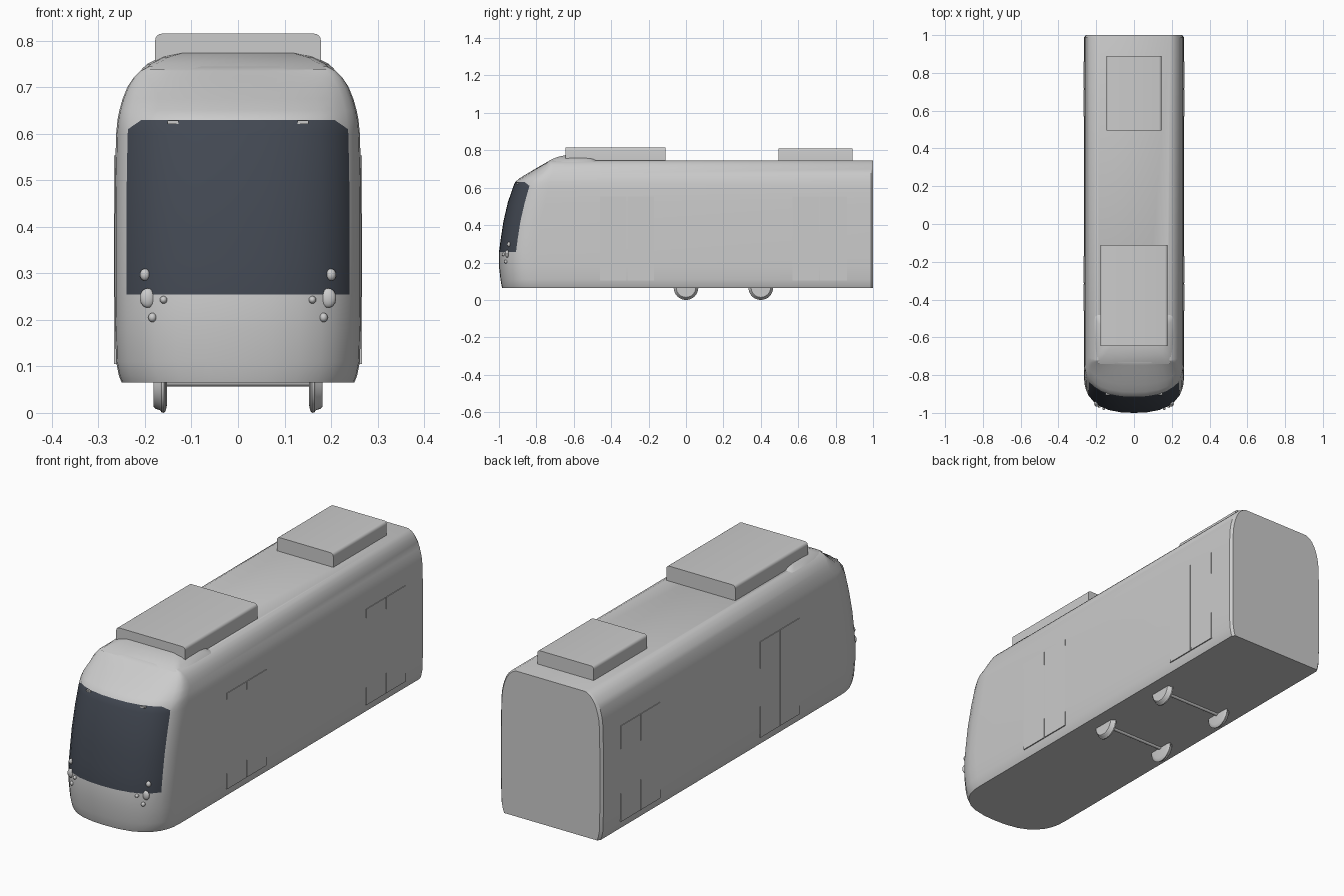
import bpy, bmesh, math

cube = bpy.data.objects.get("Cube")
if cube:
    bpy.data.objects.remove(cube)


def material(name, rgb):
    m = bpy.data.materials.new(name)
    m.use_nodes = True
    m.diffuse_color = (*rgb, 1)
    m.node_tree.nodes["Principled BSDF"].inputs["Base Color"].default_value = (*rgb, 1)
    return m


GREY = material("light grey", (0.6, 0.6, 0.6))
GLASS = material("dark glass", (0.055, 0.065, 0.085))


def finish(name, bm, mats=(GREY,), angle=35):
    bmesh.ops.recalc_face_normals(bm, faces=bm.faces)
    me = bpy.data.meshes.new(name)
    bm.to_mesh(me)
    bm.free()
    ob = bpy.data.objects.new(name, me)
    bpy.context.collection.objects.link(ob)
    for m in mats:
        me.materials.append(m)
    bpy.ops.object.select_all(action="DESELECT")
    ob.select_set(True)
    bpy.context.view_layer.objects.active = ob
    bpy.ops.object.shade_smooth_by_angle(angle=math.radians(angle))
    return ob


def loft(rings):
    """Skin closed rings of equal length and cap both ends."""
    bm = bmesh.new()
    vs = [[bm.verts.new(p) for p in r] for r in rings]
    n = len(vs[0])
    for a, b in zip(vs, vs[1:]):
        for i in range(n):
            j = (i + 1) % n
            bm.faces.new((a[i], a[j], b[j], b[i]))
    bm.faces.new(vs[0])
    bm.faces.new(vs[-1])
    return bm


def box(name, lo, hi, round_top=0.0):
    bm = bmesh.new()
    bmesh.ops.create_cube(bm, size=1)
    for v in bm.verts:
        v.co = [l + (c + 0.5) * (h - l) for c, l, h in zip(v.co, lo, hi)]
    if round_top:
        edges = [e for e in bm.edges if all(v.co.z > hi[2] - 1e-4 for v in e.verts)
                 and abs(e.verts[0].co.x - e.verts[1].co.x) < 1e-4]
        bmesh.ops.bevel(bm, geom=edges, offset=round_top, segments=4, profile=0.5, affect="EDGES")
    return finish(name, bm)


# Body profile: height, half width, nose position, nose rounding depth
LAYERS = [(.065, .250, -.983, .20), (.08, .256, -.987, .20), (.11, .262, -.992, .20),
          (.18, .264, -1.0, .20), (.255, .265, -1.0, .20), (.33, .265, -.99, .20),
          (.42, .265, -.976, .20), (.52, .264, -.953, .20), (.60, .262, -.926, .19),
          (.63, .259, -.914, .18), (.65, .255, -.890, .16), (.675, .248, -.850, .14),
          (.70, .238, -.808, .10), (.72, .225, -.773, .06), (.735, .210, -.747, .03),
          (.745, .190, -.730, .01)]
HALF = [0, .25, .5, .68, .8, .905, .96, .99, 1]
GLASS_EDGE, GLASS_LOW, GLASS_HIGH = .905, .255, .63


def section(z):
    for a, b in zip(LAYERS, LAYERS[1:]):
        if z <= b[0]:
            t = (z - a[0]) / (b[0] - a[0])
            return [p + t * (q - p) for p, q in zip(a, b)][1:]
    return LAYERS[-1][1:]


def nose_y(u, z):
    w, f, d = section(z)
    return f + d * (1 - max(0, 1 - abs(u) ** 2.5) ** .4)


def body_ring(z):
    ring = []
    w = section(z)[0]
    for u in [-h for h in HALF[:0:-1]] + HALF:
        # Lower the windscreen's top corners
        zz = z - .02 if z == GLASS_HIGH and abs(u) == GLASS_EDGE else z
        ring.append((u * section(zz)[0], nose_y(u, zz), zz))
    return ring + [(w, .988, z), (w - .01, 1, z), (-w + .01, 1, z), (-w, .988, z)]


# Body shell with windscreen faces
bm = loft([body_ring(layer[0]) for layer in LAYERS])
for f in bm.faces:
    c = f.calc_center_median()
    if c.y < -.8 and GLASS_LOW < c.z < GLASS_HIGH - .005 and abs(c.x) < GLASS_EDGE * section(c.z)[0]:
        f.material_index = 1
finish("body", bm, (GREY, GLASS))

# Roof fairing behind the nose
def fairing_ring(z, front, back, half):
    pts = [(.9, front), (.96, front + .03), (1, (front + back) / 2),
           (1, back - .03), (.95, back)]
    return [(half * u, y, z) for u, y in pts] + [(-half * u, y, z) for u, y in reversed(pts)]


finish("roof_fairing", loft([fairing_ring(.738, -.74, -.47, .208), fairing_ring(.75, -.722, -.49, .195),
                             fairing_ring(.765, -.685, -.52, .165), fairing_ring(.774, -.645, -.56, .13)]), angle=50)

# Roof equipment boxes
box("front_roof_box", (-.178, -.645, .74), (.178, -.11, .815), .014)
box("rear_roof_box", (-.146, .495, .74), (.146, .89, .81), .014)

# Door leaves on both sides
for side, tag in ((1, "left"), (-1, "right")):
    for door, mid in (("front", -.315), ("rear", .715)):
        for k in (-1, 1):
            y0, y1 = sorted((mid + k * .0025, mid + k * .145))
            x0, x1 = sorted((side * .255, side * .2662))
            box(f"{tag}_{door}_door_leaf", (x0, y0, .105), (x1, y1, .553))

# Flanged wheels and axles
def turned(name, profile, y, z=.066, n=32):
    return finish(name, loft([[(x, y + r * math.cos(2 * math.pi * i / n), z + r * math.sin(2 * math.pi * i / n))
                               for i in range(n)] for x, r in profile]))


WHEEL = [(.153, .05), (.155, .061), (.159, .066), (.164, .065), (.168, .060), (.178, .057), (.182, .052)]
for y in (0, .4):
    turned("axle", [(-.16, .009), (.16, .009)], y, n=16)
    for side in (-1, 1):
        turned("wheel", [(side * x, r) for x, r in WHEEL], y)

# Front lamps
LAMPS = [("upper_lamp", .200, .297, .011, .013), ("head_lamp", .194, .247, .017, .021),
         ("marker_lamp", .160, .243, .008, .008), ("fog_lamp", .184, .205, .009, .010)]
for side in (-1, 1):
    for name, x, z, rx, rz in LAMPS:
        bm = bmesh.new()
        bmesh.ops.create_uvsphere(bm, u_segments=16, v_segments=10, radius=1)
        y = nose_y(x / section(z)[0], z)
        for v in bm.verts:
            v.co = (side * x + v.co.x * rx, y + v.co.y * .010, z + v.co.z * rz)
        finish(name, bm)

    # Small bracket at the top of the windscreen
    y = nose_y(.55, .62)
    box("windscreen_bracket", (side * .14 - .012, y - .006, .621), (side * .14 + .012, y + .006, .628))
